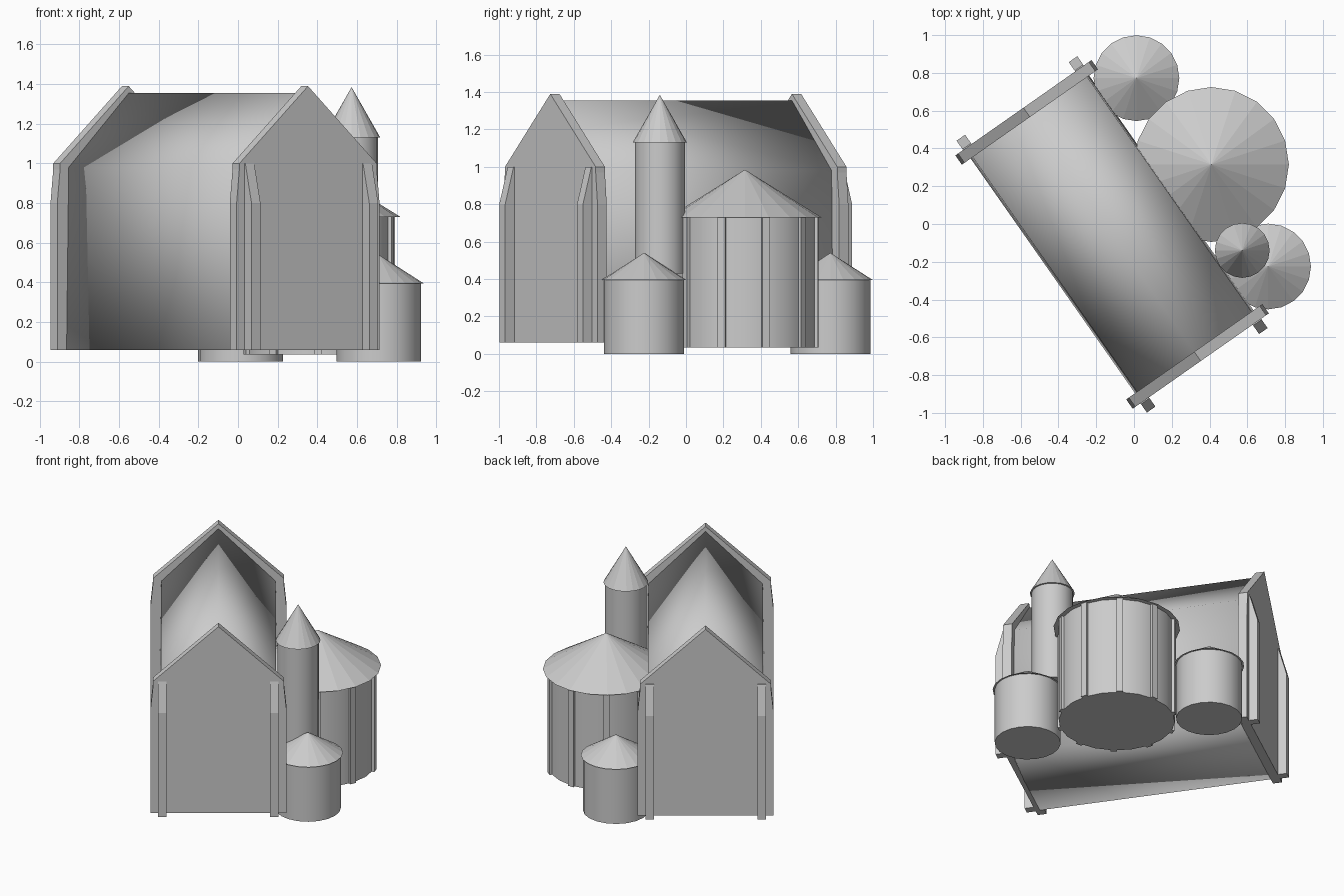
import bpy, math
from mathutils import Matrix

if "Cube" in bpy.data.objects:
    bpy.data.objects.remove(bpy.data.objects["Cube"])

ANGLE = math.radians(35)
# hall frame: x across the hall, y along the ridge
HALL = Matrix.Translation((-0.116, -0.055, 0)) @ Matrix.Rotation(ANGLE, 4, 'Z')
HALF_LEN = 0.8185
WALL = 0.06


def make(name, verts, faces, matrix=None, smooth=None):
    mesh = bpy.data.meshes.new(name)
    mesh.from_pydata(verts, [], faces)
    ob = bpy.data.objects.new(name, mesh)
    bpy.context.collection.objects.link(ob)
    if matrix:
        ob.matrix_world = matrix
    bpy.ops.object.select_all(action='DESELECT')
    ob.select_set(True)
    bpy.context.view_layer.objects.active = ob
    bpy.ops.object.mode_set(mode='EDIT')
    bpy.ops.mesh.select_all(action='SELECT')
    bpy.ops.mesh.normals_make_consistent(inside=False)
    bpy.ops.object.mode_set(mode='OBJECT')
    if smooth:
        bpy.ops.object.shade_smooth_by_angle(angle=math.radians(smooth))
    return ob


def prism(name, profile, place, a, b, matrix, smooth=None):
    """Extrude a 2D profile from a to b; place(p, q, depth) gives the 3D point."""
    n = len(profile)
    verts = [place(p, q, d) for d in (a, b) for p, q in profile]
    faces = [tuple(range(n)), tuple(range(n, 2 * n))]
    faces += [(i, (i + 1) % n, n + (i + 1) % n, n + i) for i in range(n)]
    return make(name, verts, faces, matrix, smooth)


def across(p, q, d):
    return (p, d, q)


def along(p, q, d):
    return (d, p, q)


def tower(name, x, y, r, z0, z1, roof_r, apex, n=20):
    ring = [(math.cos(2 * math.pi * i / n), math.sin(2 * math.pi * i / n)) for i in range(n)]
    at = Matrix.Translation((x, y, 0))
    # round body
    prism(name + "_body", [(c * r, s * r) for c, s in ring],
          lambda p, q, d: (p, q, d), z0, z1, at, 30)
    # faceted conical roof
    verts = [(c * roof_r, s * roof_r, z1) for c, s in ring] + [(0, 0, apex)]
    faces = [tuple(range(n))] + [(i, (i + 1) % n, n) for i in range(n)]
    make(name + "_roof", verts, faces, at)


# main hall with pitched roof
prism("hall", [(-0.383, 0.06), (-0.37, 0.98), (0, 1.355), (0.37, 0.98), (0.383, 0.06)],
      across, -HALF_LEN + 0.03, HALF_LEN - 0.03, HALL, 95)

# gable walls with buttresses
gable = [(-0.44, 0.06), (-0.44, 0.8), (-0.423, 0.97), (-0.423, 1.0), (0, 1.39),
         (0.423, 1.0), (0.423, 0.97), (0.44, 0.8), (0.44, 0.06)]
for end, side in (("front", -1), ("back", 1)):
    face = side * HALF_LEN
    prism(end + "_gable", gable, across, face, face - side * WALL, HALL)
    buttress = [(face - side * 0.02, 0.06), (face + side * 0.06, 0.06),
                (face + side * 0.06, 0.8), (face + side * 0.005, 1.0),
                (face - side * 0.02, 1.0)]
    for hand, sx in (("left", -1), ("right", 1)):
        prism(f"{end}_{hand}_buttress", buttress, along, sx * 0.335, sx * 0.39, HALL)

# round towers
APSE = (0.41, 0.315)
tower("large_round_tower", *APSE, 0.377, 0.035, 0.73, 0.41, 0.985)
tower("back_low_tower", 0.013, 0.772, 0.214, 0, 0.395, 0.227, 0.54)
tower("front_low_tower", 0.71, -0.225, 0.214, 0, 0.395, 0.227, 0.54)
tower("slim_turret", 0.573, -0.14, 0.134, 0.43, 1.13, 0.145, 1.385)

# pilaster strips round the large tower
for i in range(10):
    turn = Matrix.Translation((*APSE, 0)) @ Matrix.Rotation(math.radians(17 + 36 * i), 4, 'Z')
    prism(f"pilaster_{i}", [(0.35, -0.021), (0.392, -0.021), (0.392, 0.021), (0.35, 0.021)],
          lambda p, q, d: (p, q, d), 0.035, 0.73, turn)
